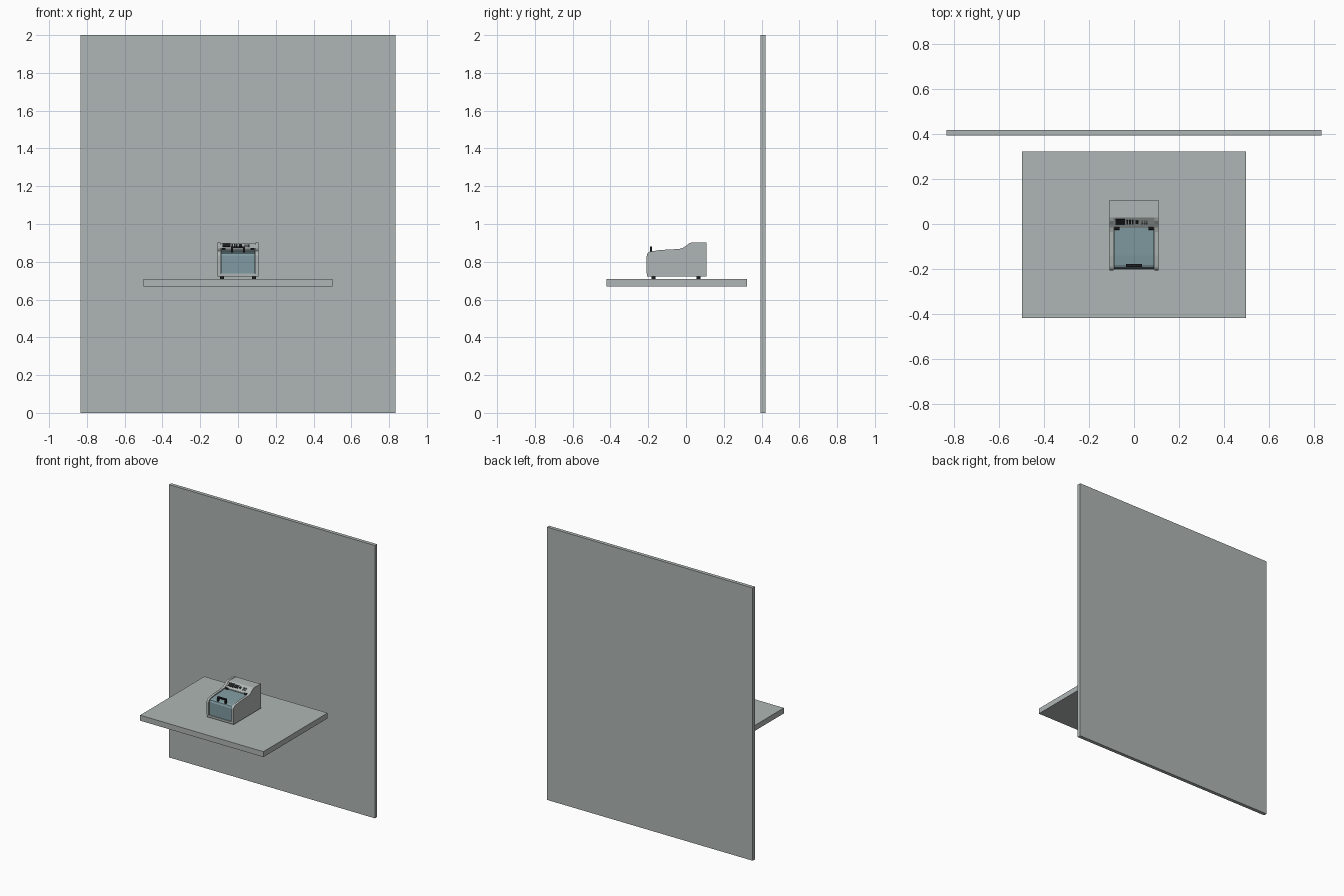
import bpy, bmesh, math
from mathutils import Vector

if "Cube" in bpy.data.objects:
    bpy.data.objects.remove(bpy.data.objects["Cube"])


def material(name, rgb):
    m = bpy.data.materials.new(name)
    m.diffuse_color = (*rgb, 1)
    m.use_nodes = True
    m.node_tree.nodes["Principled BSDF"].inputs["Base Color"].default_value = m.diffuse_color
    return m


GREY = material("light grey", (0.43, 0.47, 0.46))
TEAL = material("tinted lid teal", (0.22, 0.33, 0.36))
BLACK = material("black", (0.012, 0.013, 0.015))
DARK = material("button grey", (0.16, 0.17, 0.17))


def finish(bm, name, mat):
    bmesh.ops.recalc_face_normals(bm, faces=bm.faces)
    me = bpy.data.meshes.new(name)
    bm.to_mesh(me)
    bm.free()
    me.materials.append(mat)
    ob = bpy.data.objects.new(name, me)
    bpy.context.collection.objects.link(ob)
    return ob


def box(name, x, y, z, mat):
    """Box from (min, max) pairs."""
    bm = bmesh.new()
    bmesh.ops.create_cube(bm, size=1)
    for v in bm.verts:
        v.co = [r[0] if c < 0 else r[1] for c, r in zip(v.co, (x, y, z))]
    return finish(bm, name, mat)


def prism(name, profile, x0, x1, mat):
    """Side profile of (y, z) points pushed along x."""
    bm = bmesh.new()
    face = bm.faces.new([bm.verts.new((x0, y, z)) for y, z in profile])
    moved = bmesh.ops.extrude_face_region(bm, geom=[face])["geom"]
    for v in moved:
        if isinstance(v, bmesh.types.BMVert):
            v.co.x = x1
    return finish(bm, name, mat)


def cylinder(name, centre, radius, depth, mat, along_x=False):
    bm = bmesh.new()
    bmesh.ops.create_cone(bm, cap_ends=True, segments=16, radius1=radius,
                          radius2=radius, depth=depth)
    for v in bm.verts:
        if along_x:
            v.co = (v.co.z, v.co.x, v.co.y)
        v.co += Vector(centre)
    return finish(bm, name, mat)


# Wall and table top
box("wall", (-0.835, 0.835), (0.394, 0.42), (0, 2), GREY)
box("table_top", (-0.5, 0.5), (-0.42, 0.324), (0.67, 0.71), GREY)

# Machine base plate and feet
box("machine_base", (-0.109, 0.109), (-0.206, 0.108), (0.722, 0.738), GREY)
for sx in (-1, 1):
    for y in (-0.172, 0.066):
        cylinder("foot", (sx * 0.085, y, 0.716), 0.011, 0.013, BLACK)

# Rounded front edge shared by the side panels
front = [(-0.183 + 0.025 * math.cos(a), 0.83 + 0.025 * math.sin(a))
         for a in [math.pi - i * math.pi / 12 for i in range(6)]]
# S-shaped rise up to the rear housing
rise = [(-0.14, 0.862), (-0.035, 0.868), (-0.015, 0.874), (0.0, 0.884),
        (0.014, 0.896), (0.03, 0.902)]
side = [(-0.208, 0.738)] + front + rise + [(0.108, 0.902), (0.108, 0.738)]
for label, x0, x1 in (("left", -0.109, -0.092), ("right", 0.092, 0.109)):
    prism(label + "_side_panel", side, x0, x1, GREY)

# Rear housing with the sloping control panel
prism("rear_housing", [(-0.018, 0.738), (-0.018, 0.868), (0.03, 0.9),
                       (0.107, 0.9), (0.107, 0.738)], -0.092, 0.092, GREY)

# Tinted lid wrapping over the front
lid = [(-0.2, 0.738), (-0.2, 0.832), (-0.194, 0.845), (-0.182, 0.851),
       (-0.14, 0.856), (-0.018, 0.862), (-0.018, 0.738)]
prism("tinted_lid", lid, -0.09, 0.09, TEAL)

# Lid handle: bar on two posts
box("handle_bar", (-0.036, 0.036), (-0.191, -0.179), (0.872, 0.882), BLACK)
for sx in (-1, 1):
    box("handle_post", tuple(sorted((sx * 0.036, sx * 0.026))),
        (-0.191, -0.179), (0.848, 0.874), BLACK)
    cylinder("hinge", (sx * 0.076, -0.018, 0.864), 0.008, 0.022, BLACK, True)


def panel_plate(name, x0, x1, t0, t1, mat):
    """Thin plate lying on the control panel; t runs up the slope."""
    low, high = Vector((-0.018, 0.868)), Vector((0.03, 0.9))
    n = Vector((-0.032, 0.048)).normalized() * 0.003
    a, b = low.lerp(high, t0), low.lerp(high, t1)
    prism(name, [tuple(p) for p in (a, b, b + n, a + n)], x0, x1, mat)


# Control panel: display, label bars, switches and keypad
panel_plate("display", -0.082, -0.04, 0.3, 0.82, BLACK)
for i in range(3):
    panel_plate("indicator", -0.034 + i * 0.012, -0.026 + i * 0.012,
                0.35, 0.75, BLACK)
panel_plate("switch", 0.006, 0.02, 0.4, 0.7, BLACK)
for i in range(3):
    for j in range(2):
        panel_plate("key", 0.034 + i * 0.01, 0.041 + i * 0.01,
                    0.3 + j * 0.25, 0.47 + j * 0.25, DARK)
